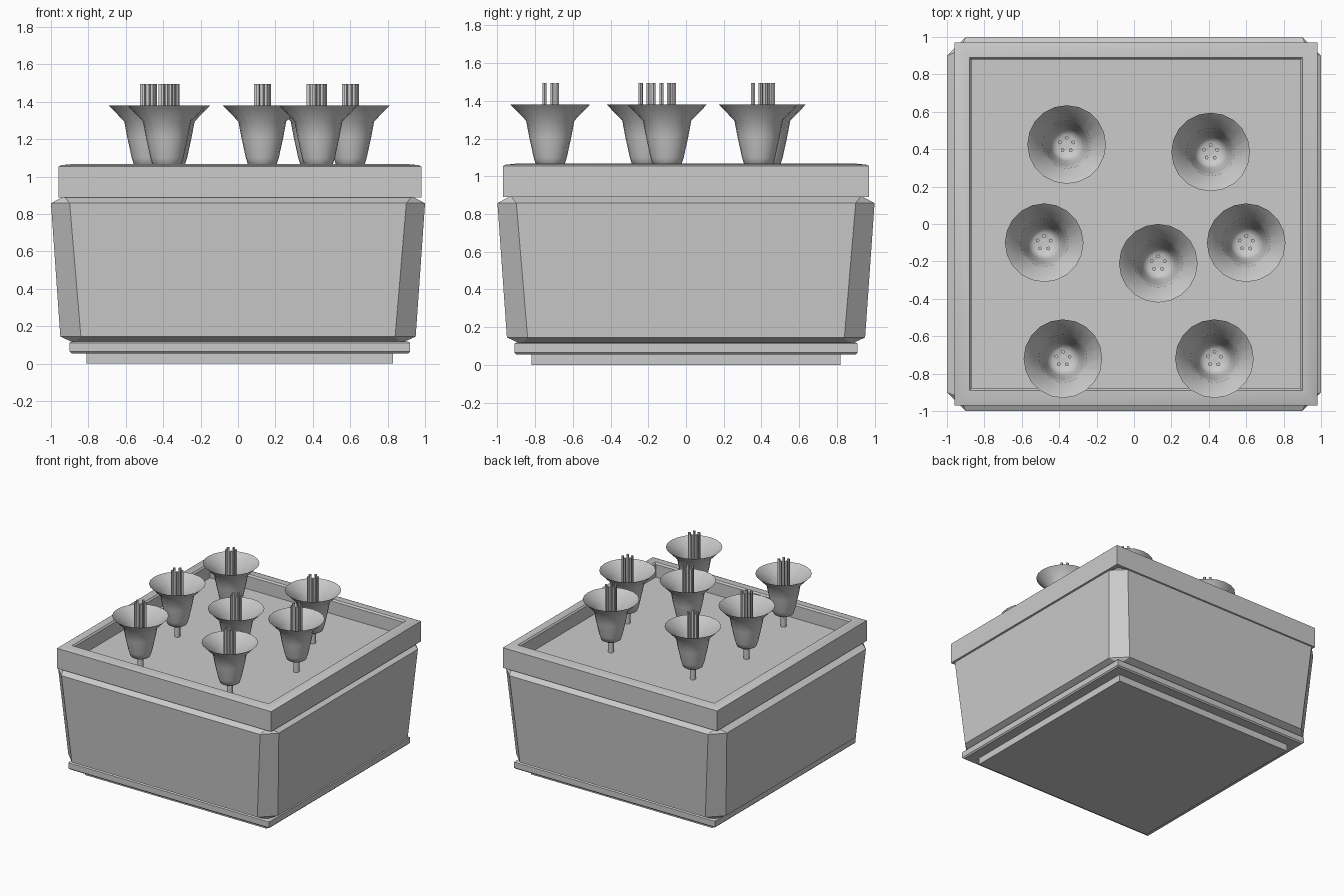
import bpy, bmesh, math

if "Cube" in bpy.data.objects:
    bpy.data.objects.remove(bpy.data.objects["Cube"])

OX = 0.01  # small sideways offset of the trim parts


def finish(name, bm, angle=None):
    bmesh.ops.recalc_face_normals(bm, faces=bm.faces)
    me = bpy.data.meshes.new(name)
    bm.to_mesh(me)
    bm.free()
    ob = bpy.data.objects.new(name, me)
    bpy.context.collection.objects.link(ob)
    if angle:
        bpy.ops.object.select_all(action='DESELECT')
        ob.select_set(True)
        bpy.context.view_layer.objects.active = ob
        bpy.ops.object.shade_smooth_by_angle(angle=math.radians(angle))
    return ob


def square(h, z):
    return [(x * h + OX, y * h, z) for x, y in ((-1, -1), (1, -1), (1, 1), (-1, 1))]


def octagon(h, c, z):
    return [(x, y, z) for x, y in ((-c, -h), (c, -h), (h, -c), (h, c),
                                   (c, h), (-c, h), (-h, c), (-h, -c))]


def ring(r, z, n, x=0, y=0):
    return [(x + r * math.cos(2 * math.pi * i / n),
             y + r * math.sin(2 * math.pi * i / n), z) for i in range(n)]


def loft(bm, loops, bottom=False, top=False):
    """Skin a stack of point loops, optionally capping the ends."""
    rows = [[bm.verts.new(p) for p in loop] for loop in loops]
    n = len(rows[0])
    for a, b in zip(rows, rows[1:]):
        for i in range(n):
            j = (i + 1) % n
            bm.faces.new((a[i], a[j], b[j], b[i]))
    if bottom:
        bm.faces.new(rows[0][::-1])
    if top:
        bm.faces.new(rows[-1])


def solid(name, loops, angle=None, bottom=True, top=True):
    bm = bmesh.new()
    loft(bm, loops, bottom, top)
    return finish(name, bm, angle)


# Foot and base band
solid("foot", [square(0.82, 0), square(0.82, 0.06)])
solid("base_band", [square(0.9, 0.055), square(0.91, 0.065), square(0.91, 0.112), square(0.9, 0.118)])

# Tapered box with chamfered corners and bevelled top and bottom
solid("box_body", [octagon(0.89, 0.865, 0.118), octagon(0.95, 0.84, 0.145),
                   octagon(1.0, 0.9, 0.858), octagon(0.94, 0.925, 0.89)])

# Soft-shaded rim, closed underneath, with an inner wall down to the soil
solid("rim", [square(0.88, 0.89), square(0.97, 0.89), square(0.97, 0.935),
              square(0.97, 1.055), square(0.955, 1.062), square(0.89, 1.068)], 60, False, False)
solid("rim_inner_wall", [square(0.88, 0.89), square(0.88, 1.055), square(0.89, 1.068)],
      None, False, False)
solid("soil", [square(0.88, 0.93), square(0.88, 0.95)])

# Flowers: trumpet cup, stem and five stamens each
CUP = [(0.05, 1.045), (0.075, 1.06), (0.088, 1.1), (0.112, 1.21), (0.128, 1.295), (0.21, 1.38)]
SPOTS = [(-0.36, 0.425), (0.41, 0.385), (-0.48, -0.1), (0.13, -0.21),
         (0.6, -0.1), (-0.38, -0.72), (0.43, -0.72)]
for k, (x, y) in enumerate(SPOTS, 1):
    cup = bmesh.new()
    loft(cup, [ring(r, z, 20, x, y) for r, z in CUP], bottom=True)
    finish(f"flower_cup_{k}", cup, 60)
    stem = bmesh.new()
    loft(stem, [ring(0.022, z, 10, x, y) for z in (0.94, 1.05)], top=True)
    finish(f"flower_stem_{k}", stem, 40)
    pins = bmesh.new()
    for i in range(5):
        a = 2 * math.pi * i / 5 + 0.3
        px, py = x + 0.037 * math.cos(a), y + 0.037 * math.sin(a)
        loft(pins, [ring(0.011, z, 5, px, py) for z in (1.045, 1.495)], top=True)
    finish(f"flower_stamens_{k}", pins)
